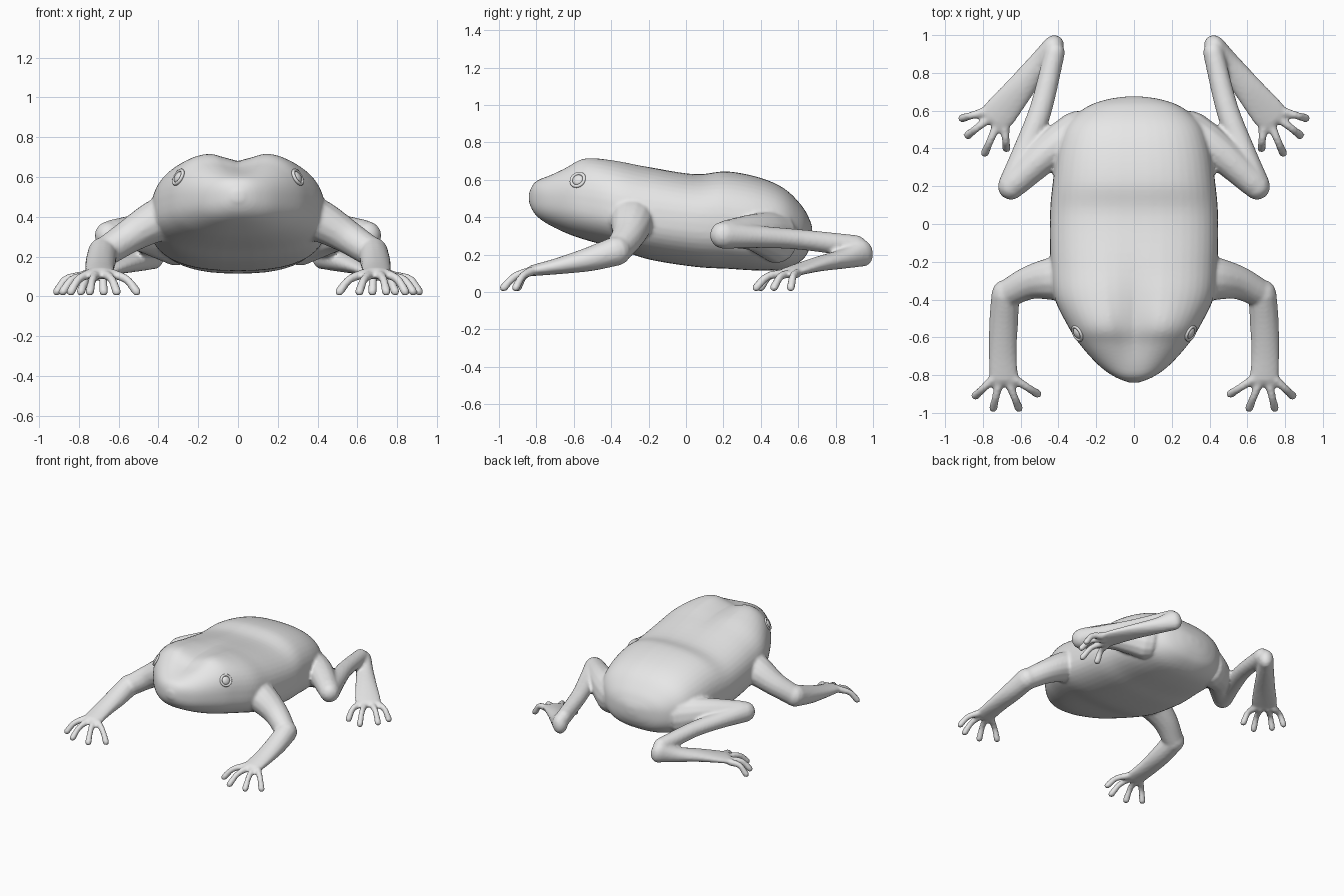
import bpy
import bmesh
from math import cos, sin, pi, exp, copysign
from mathutils import Vector

cube = bpy.data.objects.get("Cube")
if cube:
    bpy.data.objects.remove(cube)

grey = bpy.data.materials.new("skin_grey")
grey.use_nodes = True
grey.diffuse_color = (0.8, 0.8, 0.8, 1)
for node in grey.node_tree.nodes:
    if node.type == 'BSDF_PRINCIPLED':
        node.inputs["Base Color"].default_value = (0.8, 0.8, 0.8, 1)


def spline(points, steps):
    """Smooth curve through points of any dimension."""
    p = [Vector(q) for q in points]
    p = [p[0] * 2 - p[1]] + p + [p[-1] * 2 - p[-2]]
    out = []
    for i in range(1, len(p) - 2):
        a, b, c, d = p[i - 1:i + 3]
        for k in range(steps):
            t = k / steps
            out.append((b * 2 + (c - a) * t + (a * 2 - b * 5 + c * 4 - d) * t ** 2
                        + (b * 3 - a - c * 3 + d) * t ** 3) * 0.5)
    return out + [p[-2]]


def skin_rings(bm, rings):
    """Join rings of points into a closed tube."""
    rows = [[bm.verts.new(co) for co in ring] for ring in rings]
    n = len(rows[0])
    for r, s in zip(rows, rows[1:]):
        for j in range(n):
            bm.faces.new((r[j], r[(j + 1) % n], s[(j + 1) % n], s[j]))
    bm.faces.new(rows[0][::-1])
    bm.faces.new(rows[-1])


def limb(bm, points, side, sides=14):
    """Round-ended tube; each point is x, y, z, half width, half height."""
    path = spline(points, 6)
    pos = [Vector(p[:3]) for p in path]
    rows = []
    last = len(path) - 1
    for i, p in enumerate(path):
        t = (pos[min(i + 1, last)] - pos[max(i - 1, 0)]).normalized()
        across = t.cross(Vector((0, 0, 1))).normalized()
        up = across.cross(t)
        r = min(p[3], p[4])
        caps = [(0, 1)]
        if i == 0:
            caps = [(-r * cos(a), sin(a)) for a in (0.2, 0.6, 1.05)] + caps
        if i == last:
            caps += [(r * cos(a), sin(a)) for a in (1.05, 0.6, 0.2)]
        for shift, scale in caps:
            ring = []
            for j in range(sides):
                a = 2 * pi * j / sides
                co = pos[i] + t * shift + scale * (across * p[3] * cos(a) + up * p[4] * sin(a))
                ring.append((co.x * side, co.y, co.z))
            rows.append(ring)
    skin_rings(bm, rows)


def digits(bm, base, spread, tips, side):
    """Four arched fingers fanned from the end of a palm."""
    base, spread = Vector(base), Vector(spread)
    for k, (tx, ty) in zip((1, 0.35, -0.35, -1), tips):
        b = base + spread * k
        tip = Vector((tx, ty, 0.024))
        mid = b.lerp(tip, 0.6)
        mid.z = 0.085
        limb(bm, [(*b, 0.026, 0.026), (*mid, 0.021, 0.022), (*tip, 0.024, 0.023)], side, 10)


bm = bmesh.new()

# Torso and head: y, half width, bottom, widest height, top, depth of the groove
stations = [
    (-0.84, 0.025, 0.48, 0.50, 0.53, 0),
    (-0.81, 0.10, 0.42, 0.50, 0.585, 0),
    (-0.75, 0.185, 0.37, 0.49, 0.625, 0.01),
    (-0.64, 0.285, 0.315, 0.48, 0.685, 0.04),
    (-0.54, 0.35, 0.28, 0.46, 0.735, 0.06),
    (-0.38, 0.425, 0.235, 0.43, 0.715, 0.035),
    (-0.2, 0.442, 0.175, 0.40, 0.675, 0.01),
    (0.05, 0.445, 0.135, 0.37, 0.63, 0),
    (0.22, 0.43, 0.125, 0.36, 0.645, 0),
    (0.4, 0.405, 0.115, 0.34, 0.61, 0),
    (0.53, 0.355, 0.125, 0.33, 0.55, 0),
    (0.62, 0.25, 0.17, 0.32, 0.46, 0),
    (0.66, 0.14, 0.23, 0.32, 0.39, 0),
    (0.675, 0.04, 0.29, 0.32, 0.345, 0),
]
rings = []
for y, w, low, mid, top, groove in spline(stations, 5):
    ring = []
    for j in range(48):
        c, s = cos(2 * pi * j / 48), sin(2 * pi * j / 48)
        x = copysign(abs(c) ** 0.8, c) * w
        z = mid + abs(s) ** 0.8 * (top - mid if s > 0 else low - mid)
        if s > 0:
            z -= groove * exp(-(x / 0.1) ** 2)
        ring.append((x, y, z))
    rings.append(ring)
skin_rings(bm, rings)

for side in (1, -1):
    # Front leg: upper arm, forearm with palm, fingers
    limb(bm, [(0.33, -0.29, 0.41, 0.13, 0.12), (0.43, -0.29, 0.37, 0.115, 0.105),
              (0.55, -0.31, 0.30, 0.09, 0.085), (0.665, -0.365, 0.225, 0.075, 0.075)], side)
    limb(bm, [(0.68, -0.37, 0.22, 0.075, 0.08), (0.69, -0.52, 0.175, 0.077, 0.065),
              (0.695, -0.68, 0.14, 0.075, 0.045), (0.69, -0.82, 0.115, 0.078, 0.03)], side)
    digits(bm, (0.69, -0.82, 0.115), (0.055, 0, 0),
           [(0.84, -0.91), (0.745, -0.975), (0.61, -0.975), (0.51, -0.90)], side)
    # Back leg: thigh, shin, long foot, toes
    limb(bm, [(0.30, 0.49, 0.29, 0.11, 0.14), (0.40, 0.42, 0.31, 0.105, 0.12),
              (0.50, 0.34, 0.32, 0.09, 0.095), (0.635, 0.215, 0.31, 0.075, 0.075)], side)
    limb(bm, [(0.65, 0.20, 0.305, 0.072, 0.075), (0.57, 0.40, 0.295, 0.066, 0.06),
              (0.49, 0.62, 0.28, 0.06, 0.055), (0.42, 0.91, 0.245, 0.055, 0.06)], side)
    limb(bm, [(0.425, 0.945, 0.21, 0.055, 0.075), (0.50, 0.85, 0.18, 0.062, 0.055),
              (0.61, 0.71, 0.15, 0.078, 0.04), (0.70, 0.60, 0.12, 0.092, 0.03),
              (0.74, 0.55, 0.105, 0.09, 0.026)], side)
    digits(bm, (0.74, 0.55, 0.10), (0.055, 0.043, 0),
           [(0.91, 0.56), (0.88, 0.47), (0.79, 0.375), (0.675, 0.40)], side)

bmesh.ops.recalc_face_normals(bm, faces=bm.faces)
mesh = bpy.data.meshes.new("body_and_legs")
bm.to_mesh(mesh)
bm.free()
mesh.materials.append(grey)
body = bpy.data.objects.new("body_and_legs", mesh)
bpy.context.collection.objects.link(body)

# Fuse everything into one continuous soft skin
fuse = body.modifiers.new("fuse", 'REMESH')
fuse.mode = 'VOXEL'
fuse.voxel_size = 0.011
fuse.use_smooth_shade = True
soften = body.modifiers.new("soften", 'SMOOTH')
soften.factor = 0.5
soften.iterations = 4

# Eyes: flattened balls with raised lids, seated on the skin
bpy.context.view_layer.update()
skin = body.evaluated_get(bpy.context.evaluated_depsgraph_get())
for side, name in ((1, "left"), (-1, "right")):
    found, spot, normal, index = skin.closest_point_on_mesh((0.31 * side, -0.585, 0.605))
    turn = Vector((0.8 * side, -0.4, 0.45)).to_track_quat('Z', 'Y').to_euler()
    bpy.ops.mesh.primitive_uv_sphere_add(segments=20, ring_count=12, radius=0.03,
                                         location=spot, rotation=turn)
    eye = bpy.context.object
    eye.name = name + "_eye"
    eye.scale = (1, 1, 0.5)
    bpy.ops.object.shade_smooth()
    eye.data.materials.append(grey)
    bpy.ops.mesh.primitive_torus_add(major_segments=24, minor_segments=8, major_radius=0.038,
                                     minor_radius=0.009, location=spot, rotation=turn)
    lid = bpy.context.object
    lid.name = name + "_eyelid"
    bpy.ops.object.shade_smooth()
    lid.data.materials.append(grey)
